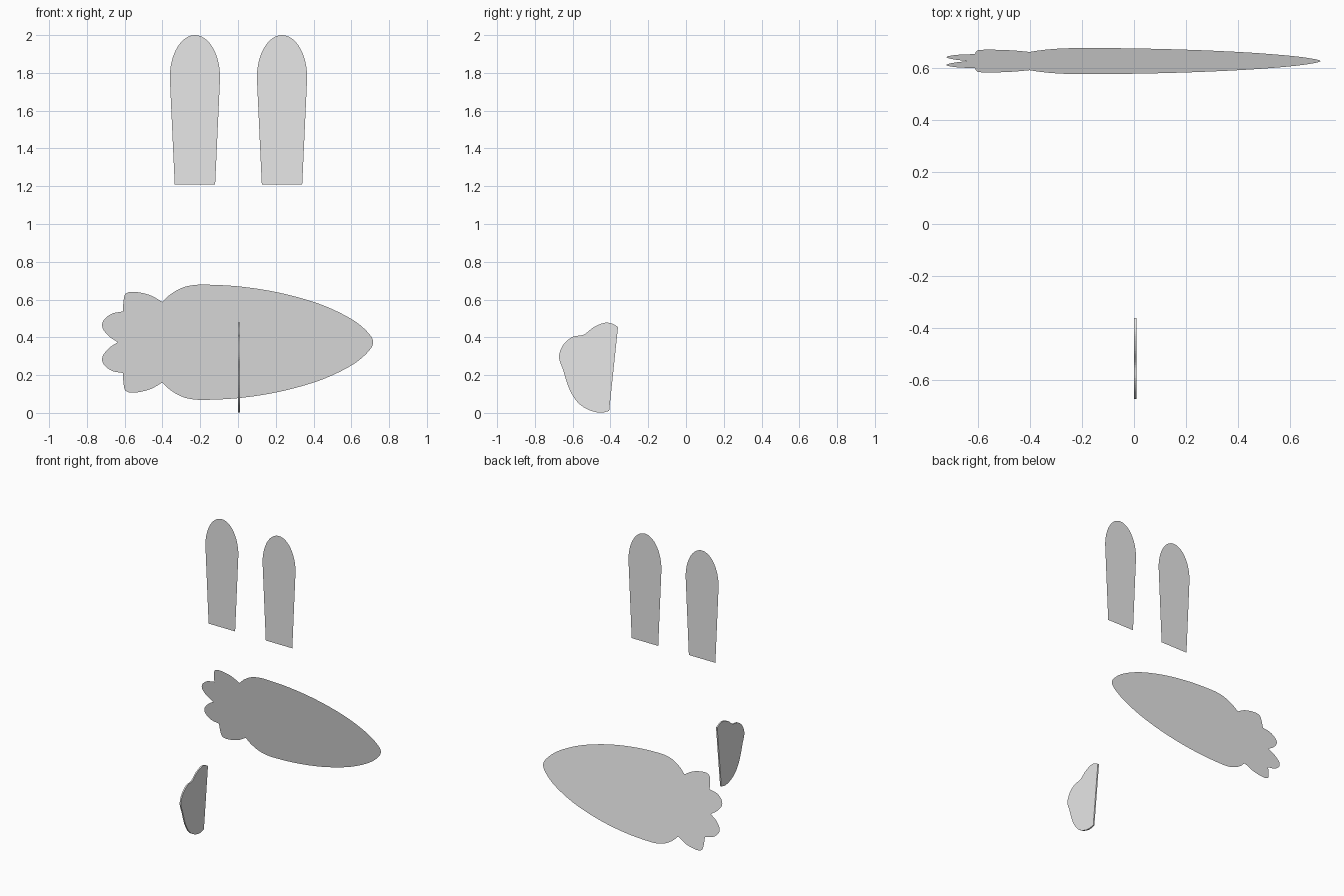
import bpy, bmesh, math
from mathutils import Vector

cube = bpy.data.objects.get("Cube")
if cube:
    bpy.data.objects.remove(cube)

grey = bpy.data.materials.new("light_grey")
grey.use_nodes = True
colour = (0.8, 0.8, 0.8, 1)
grey.diffuse_color = colour
grey.node_tree.nodes["Principled BSDF"].inputs["Base Color"].default_value = colour


def smooth(points, steps=6):
    """Rounded path through the points; both ends stay sharp corners."""
    p = [Vector(q) for q in points]
    p = [2 * p[0] - p[1]] + p + [2 * p[-1] - p[-2]]
    path = []
    for a, b, c, d in zip(p, p[1:], p[2:], p[3:]):
        for i in range(steps):
            t = i / steps
            path.append(0.5 * (2 * b + (c - a) * t + (2 * a - 5 * b + 4 * c - d) * t ** 2
                               + (3 * b - a - 3 * c + d) * t ** 3))
    return path


def plate(name, outline, place, thickness=None):
    """Flat cut-out of an outline, optionally given depth."""
    bm = bmesh.new()
    face = bm.faces.new([bm.verts.new(place(*p)) for p in outline])
    if thickness:
        made = bmesh.ops.extrude_face_region(bm, geom=[face], use_keep_orig=True)
        moved = [v for v in made["geom"] if isinstance(v, bmesh.types.BMVert)]
        bmesh.ops.translate(bm, verts=moved, vec=thickness)
        bmesh.ops.recalc_face_normals(bm, faces=bm.faces)
    else:
        face.normal_update()
        if face.normal.y > 0:
            face.normal_flip()
    mesh = bpy.data.meshes.new(name)
    bm.to_mesh(mesh)
    bm.free()
    mesh.materials.append(grey)
    obj = bpy.data.objects.new(name, mesh)
    bpy.context.collection.objects.link(obj)
    return obj


# Two upright ears: tapered strip with a rounded top
arch = [(0.133 * math.cos(a), 1.775 + 0.225 * math.sin(a))
        for a in (math.pi * i / 32 for i in range(33))]
ear = [(-0.107, 1.21), (0.107, 1.21)] + arch
for name, cx in (("left_ear", 0.233), ("right_ear", -0.228)):
    plate(name, ear, lambda x, z: (x + cx, 0.14, z))

# Leaning carrot-shaped panel: half outlines mirrored across its long axis
MID = 0.374


def mirrored(points):
    return [(x, 2 * MID - z) for x, z in reversed(points)]


end_lobe = [(-0.637, 0.374), (-0.685, 0.407), (-0.717, 0.45), (-0.712, 0.489),
            (-0.67, 0.524), (-0.61, 0.537)]
side_lobe = [(-0.61, 0.537), (-0.605, 0.6), (-0.593, 0.632), (-0.55, 0.641),
             (-0.468, 0.624), (-0.4, 0.587)]
body = [(-0.4, 0.587), (-0.362, 0.624), (-0.31, 0.656), (-0.257, 0.673), (-0.177, 0.679),
        (0.01, 0.669), (0.22, 0.636), (0.43, 0.577), (0.59, 0.503), (0.68, 0.434)]
tip = [(0.715, MID)]
panel = (smooth(end_lobe) + smooth(side_lobe) + smooth(body + tip + mirrored(body))
         + smooth(mirrored(side_lobe)) + smooth(mirrored(end_lobe)))
plate("carrot_panel", panel, lambda x, z: (x, 0.625 - 0.164 * (z - MID), z))

# Thin upright muzzle panel in profile, with a straight back edge
muzzle = [(-0.36, 0.455), (-0.39, 0.472), (-0.43, 0.477), (-0.487, 0.455), (-0.54, 0.415),
          (-0.6, 0.402), (-0.65, 0.36), (-0.672, 0.296), (-0.65, 0.225), (-0.62, 0.132),
          (-0.577, 0.06), (-0.52, 0.018), (-0.455, 0.001), (-0.407, 0.01)]
plate("muzzle_panel", smooth(muzzle) + [Vector(muzzle[-1])],
      lambda y, z: (0, y, z), thickness=(0.01, 0, 0))
